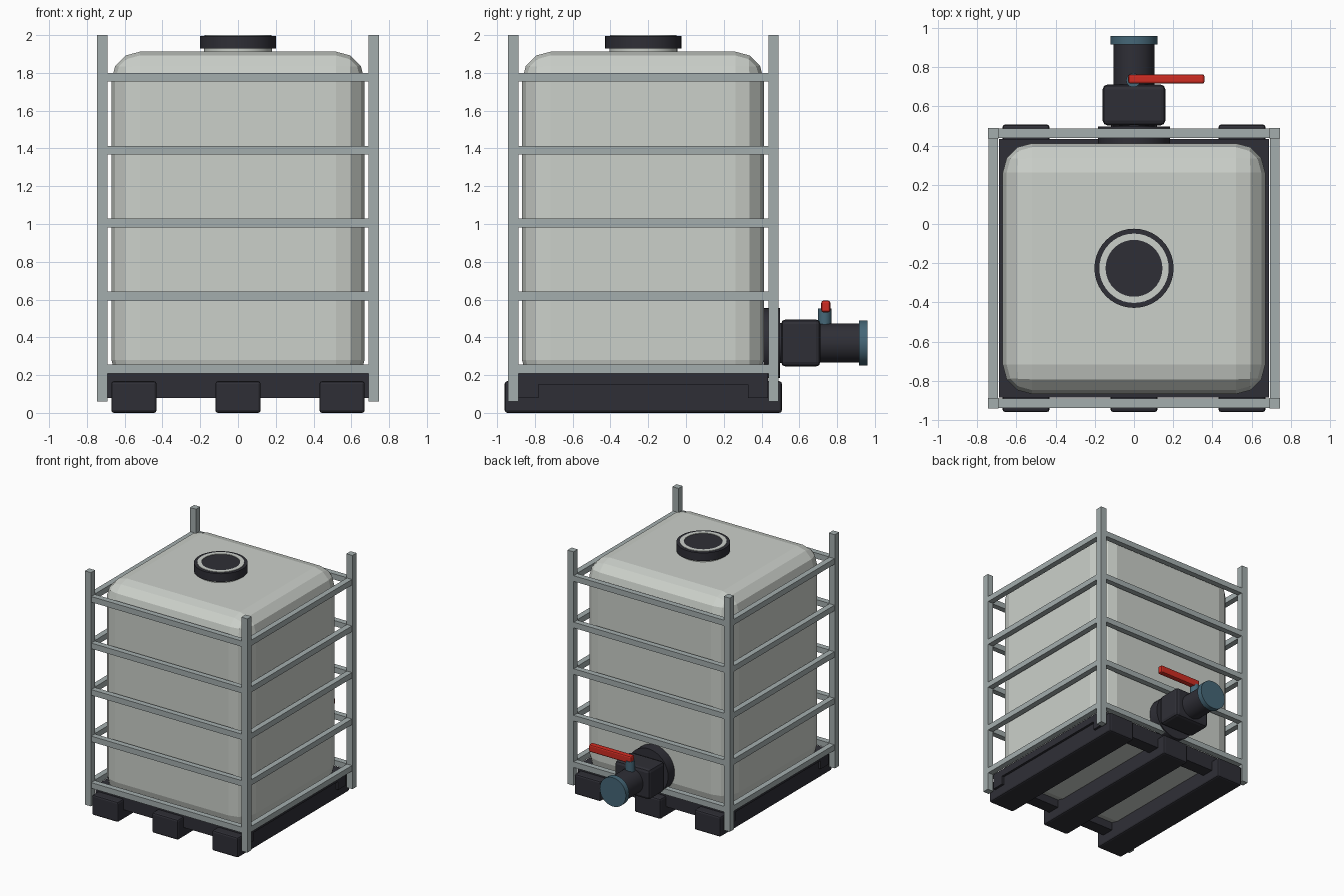
import bpy
import bmesh
import math
from mathutils import Matrix

if "Cube" in bpy.data.objects:
    bpy.data.objects.remove(bpy.data.objects["Cube"])


def material(name, rgb):
    m = bpy.data.materials.new(name)
    m.diffuse_color = (*rgb, 1)
    m.use_nodes = True
    m.node_tree.nodes["Principled BSDF"].inputs["Base Color"].default_value = m.diffuse_color
    return m


PLASTIC = material("translucent_white", (0.60, 0.63, 0.59))
STEEL = material("galvanised_grey", (0.37, 0.42, 0.42))
DARK = material("charcoal", (0.028, 0.028, 0.037))
RED = material("handle_red", (0.62, 0.025, 0.016))
TEAL = material("slate_teal", (0.06, 0.135, 0.185))

CY = -0.226          # depth centre of the tank and cage
VALVE_Z = 0.37       # height of the outlet axis


def finish(bm, name, mat):
    mesh = bpy.data.meshes.new(name)
    bm.to_mesh(mesh)
    bm.free()
    mesh.materials.append(mat)
    obj = bpy.data.objects.new(name, mesh)
    bpy.context.collection.objects.link(obj)
    return obj


def box(name, mat, x, y, z, bevel=0.0, segments=2):
    """Box from (min, max) ranges, with optionally rounded edges."""
    bm = bmesh.new()
    bmesh.ops.create_cube(bm, size=1)
    for v in bm.verts:
        for i, (a, b) in enumerate((x, y, z)):
            v.co[i] = b if v.co[i] > 0 else a
    if bevel:
        bmesh.ops.bevel(bm, geom=bm.edges[:], offset=bevel, segments=segments,
                        profile=0.5, affect='EDGES')
    return finish(bm, name, mat)


def lathe(name, mat, profile, place, closed=False, steps=40):
    """Spin (radius, height) points about z, then place the result."""
    bm = bmesh.new()
    rings = [[bm.verts.new((r * math.cos(math.tau * i / steps),
                            r * math.sin(math.tau * i / steps), h))
              for i in range(steps)] for r, h in profile]
    pairs = list(zip(rings, rings[1:] + rings[:1]))
    for a, b in pairs if closed else pairs[:-1]:
        for i in range(steps):
            j = (i + 1) % steps
            f = bm.faces.new((a[i], a[j], b[j], b[i]))
            f.smooth = abs(a[0].co.z - b[0].co.z) > 0.001
    if not closed:
        bm.faces.new(rings[0][::-1])
        bm.faces.new(rings[-1])
    bmesh.ops.recalc_face_normals(bm, faces=bm.faces[:])
    bm.transform(place)
    obj = finish(bm, name, mat)
    bpy.ops.object.select_all(action='DESELECT')
    obj.select_set(True)
    bpy.context.view_layer.objects.active = obj
    bpy.ops.object.shade_smooth_by_angle(angle=math.radians(35))
    return obj


def disc(name, mat, r, y0, y1):
    """Cylinder along the outlet axis."""
    place = Matrix.Translation((0, y0, VALVE_Z)) @ Matrix.Rotation(-math.pi / 2, 4, 'X')
    return lathe(name, mat, [(r, 0), (r, y1 - y0)], place)


# Tank with faceted round edges
box("tank", PLASTIC, (-0.67, 0.67), (-0.868, 0.412), (0.13, 1.912), 0.15, 3)

# Filler neck, lid and its inlaid ring
lid_at = Matrix.Translation((0, CY, 0))
lathe("filler_neck", PLASTIC, [(0.18, 1.90), (0.18, 1.935)], lid_at)
lathe("lid", DARK, [(0.202, 1.928), (0.202, 1.996)], lid_at)
lathe("lid_ring", PLASTIC, [(0.145, 1.994), (0.177, 1.994), (0.177, 2.0), (0.145, 2.0)],
      lid_at, closed=True)

# Cage corner posts
for sx in (-1, 1):
    for sy in (-1, 1):
        px, py = sx * 0.718, CY + sy * 0.689
        box("cage_post", STEEL, (px - 0.0275, px + 0.0275),
            (py - 0.0275, py + 0.0275), (0.06, 2.0))

# Cage rails, five levels on each side
for level in range(5):
    z = 0.232 + level * 0.3862
    zr = (z - 0.0235, z + 0.0235)
    for s in (-1, 1):
        y = CY + s * 0.689
        box("cage_cross_rail", STEEL, (-0.70, 0.70), (y - 0.0235, y + 0.0235), zr)
        x = s * 0.718
        box("cage_side_rail", STEEL, (x - 0.0235, x + 0.0235), (CY - 0.67, CY + 0.67), zr)

# Pallet runners
for x in (-0.551, 0, 0.551):
    box("pallet_runner", DARK, (x - 0.12, x + 0.12), (-0.96, 0.508), (0, 0.168), 0.014)

# Pallet deck frame
for s in (-1, 1):
    y = sorted((CY + s * 0.66, CY + s * 0.555))
    box("deck_cross_beam", DARK, (-0.69, 0.69), y, (0.08, 0.21))
    x = sorted((s * 0.69, s * 0.58))
    box("deck_side_beam", DARK, x, (CY - 0.60, CY + 0.60), (0.15, 0.21))

# Outlet valve
disc("outlet_flange", DARK, 0.184, 0.41, 0.497)
disc("outlet_collar", DARK, 0.105, 0.48, 0.53)
box("valve_body", DARK, (-0.16, 0.16), (0.503, 0.712), (0.245, 0.495), 0.025)
disc("outlet_pipe", DARK, 0.104, 0.70, 0.925)
disc("outlet_cap", TEAL, 0.12, 0.915, 0.96)
lathe("valve_stem", TEAL, [(0.036, 0.44), (0.036, 0.552)],
      Matrix.Translation((-0.004, 0.734, 0)), steps=24)
box("valve_handle", RED, (-0.03, 0.36), (0.716, 0.764), (0.532, 0.595), 0.012)
